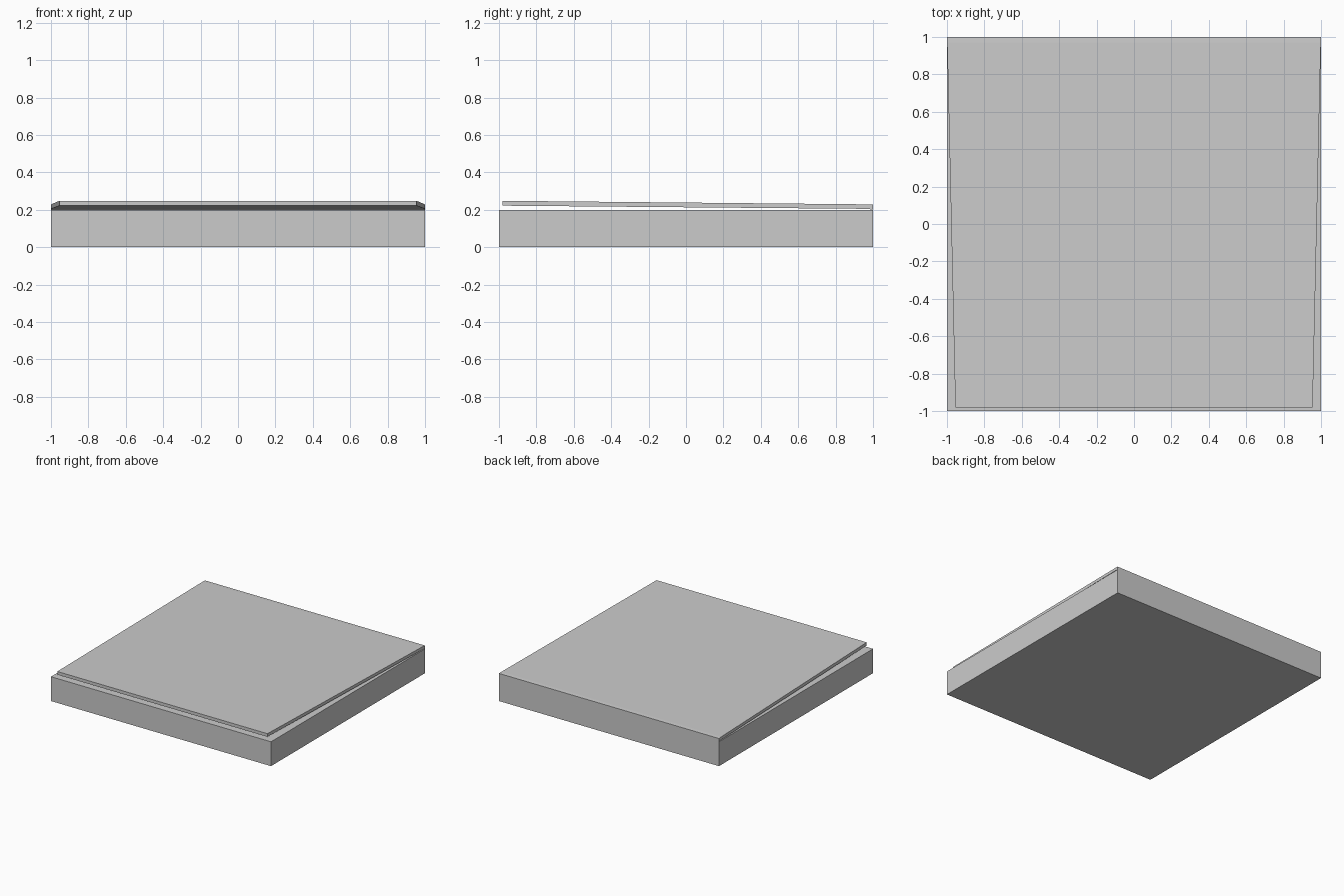
import bpy, bmesh

if "Cube" in bpy.data.objects:
    bpy.data.objects.remove(bpy.data.objects["Cube"])


def loft(name, sections):
    """Solid skinned through rectangular sections (y, half_width, z_bottom, z_top)."""
    bm = bmesh.new()
    rings = [[bm.verts.new(p) for p in ((-w, y, b), (w, y, b), (w, y, t), (-w, y, t))]
             for y, w, b, t in sections]
    for a, c in zip(rings, rings[1:]):
        for i in range(4):
            j = (i + 1) % 4
            bm.faces.new((a[i], a[j], c[j], c[i]))
    bm.faces.new(rings[0])
    bm.faces.new(rings[-1])
    bmesh.ops.recalc_face_normals(bm, faces=bm.faces)
    mesh = bpy.data.meshes.new(name)
    bm.to_mesh(mesh)
    bm.free()
    obj = bpy.data.objects.new(name, mesh)
    bpy.context.collection.objects.link(obj)
    return obj


# Square base slab
loft("base", [(-1, 1, 0, 0.2), (1, 1, 0, 0.2)])

# Thin lid, tapering to the front and raised slightly, joined at the back edge
loft("lid", [(-0.982, 0.955, 0.222, 0.248),
             (0.97, 0.999, 0.205, 0.229),
             (1, 1, 0.2, 0.227)])
